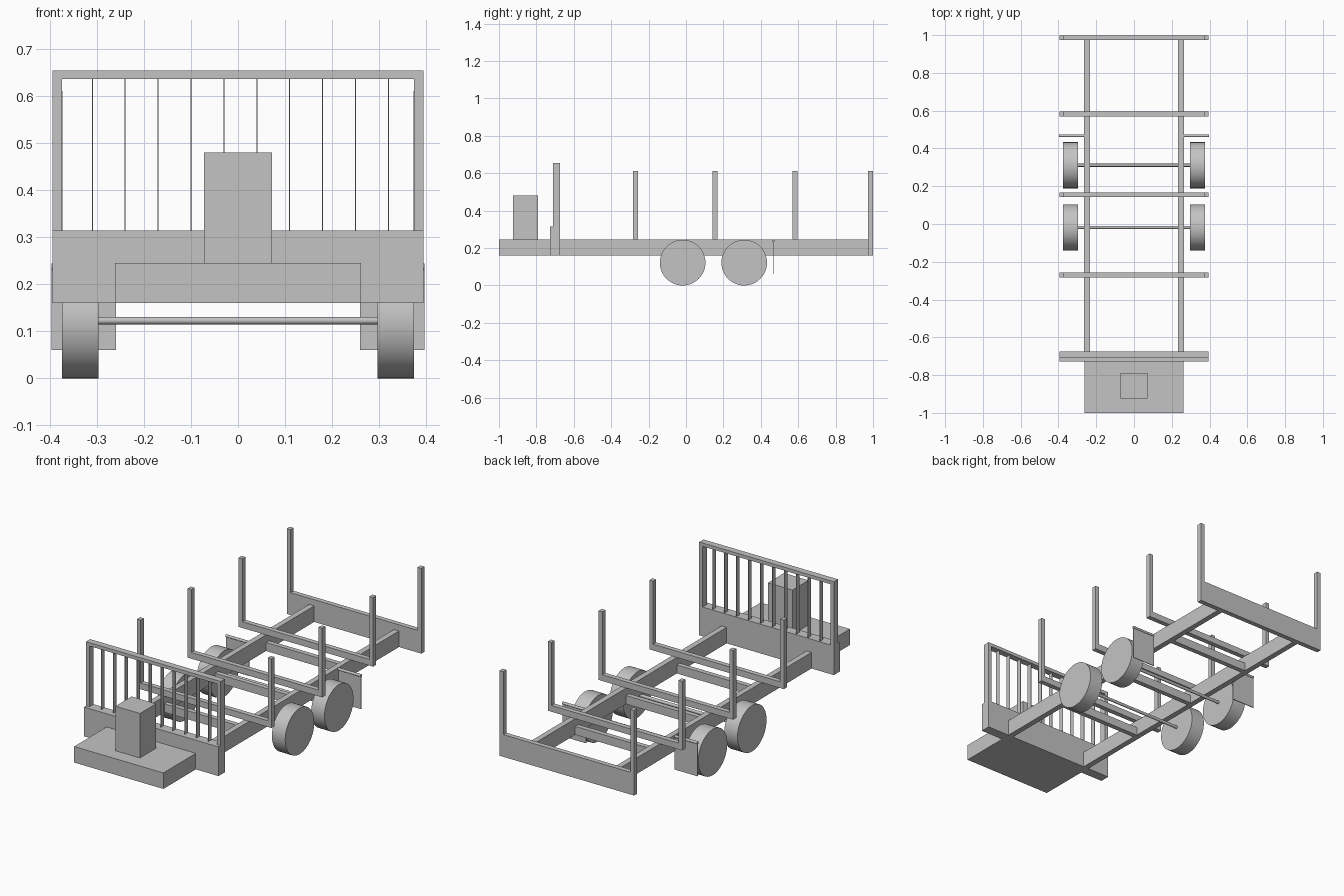
import bpy
import bmesh
from math import pi
from mathutils import Matrix, Vector

old = bpy.data.objects.get("Cube")
if old:
    bpy.data.objects.remove(old, do_unlink=True)

GREY = (0.55, 0.55, 0.55, 1)
grey = bpy.data.materials.new("plain_grey")
grey.use_nodes = True
grey.diffuse_color = GREY
grey.node_tree.nodes["Principled BSDF"].inputs["Base Color"].default_value = GREY


def finish(name, bm):
    mesh = bpy.data.meshes.new(name)
    bm.to_mesh(mesh)
    bm.free()
    mesh.materials.append(grey)
    obj = bpy.data.objects.new(name, mesh)
    bpy.context.collection.objects.link(obj)
    return obj


def box(name, x, y, z):
    """Box from (min, max) ranges on each axis."""
    lo, hi = Vector((x[0], y[0], z[0])), Vector((x[1], y[1], z[1]))
    bm = bmesh.new()
    bmesh.ops.create_cube(bm, size=1)
    size = hi - lo
    for v in bm.verts:
        v.co = Vector(c * s for c, s in zip(v.co, size)) + (lo + hi) / 2
    return finish(name, bm)


def rod(name, x, y, z, radius, sides):
    """Cylinder lying along x."""
    bm = bmesh.new()
    place = Matrix.Translation(((x[0] + x[1]) / 2, y, z)) @ Matrix.Rotation(pi / 2, 4, 'Y')
    bmesh.ops.create_cone(bm, cap_ends=True, segments=sides, radius1=radius,
                          radius2=radius, depth=x[1] - x[0], matrix=place)
    for f in bm.faces:
        f.smooth = len(f.verts) == 4
    for e in bm.edges:
        e.smooth = all(f.smooth for f in e.link_faces)
    return finish(name, bm)


def both_sides(maker, name, x, *rest):
    maker("left_" + name, x, *rest)
    maker("right_" + name, (-x[1], -x[0]), *rest)


HALF = 0.395          # half width of the load bed
FRAME_Z = (0.16, 0.245)
BEAM_TOP = 0.278

# Chassis rails, front deck and crane column
both_sides(box, "chassis_rail", (0.234, 0.264), (-0.73, 0.985), FRAME_Z)
box("front_deck", (-0.262, 0.262), (-1, -0.725), FRAME_Z)
box("deck_column", (-0.072, 0.072), (-0.925, -0.79), (0.245, 0.481))

# Headboard with barred frame
box("headboard_panel", (-HALF, HALF), (-0.728, -0.675), (0.16, 0.315))
GRILLE_Y = (-0.71, -0.675)
both_sides(box, "headboard_post", (0.375, HALF), GRILLE_Y, (0.315, 0.637))
box("headboard_top_bar", (-HALF, HALF), GRILLE_Y, (0.637, 0.655))
for i in range(10):
    x = -0.31 + 0.07 * i
    box(f"headboard_bar_{i + 1}", (x - 0.001, x + 0.001), (-0.706, -0.679), (0.315, 0.637))

# Stake bolsters, with cross members under the middle three
for i, y in enumerate((-0.27, 0.155, 0.582, 0.986)):
    span = (y - 0.013, y + 0.013)
    box(f"bolster_{i + 1}", (-HALF, HALF), span, (0.245, BEAM_TOP))
    both_sides(box, f"stake_{i + 1}", (0.373, HALF), span, (BEAM_TOP, 0.612))
    if i < 3:
        box(f"cross_member_{i + 1}", (-0.235, 0.235), span, (0.16, 0.205))
box("rear_board", (-HALF, HALF), (0.973, 0.999), FRAME_Z)

# Wheels and axles
for label, y in (("front", -0.018), ("rear", 0.311)):
    both_sides(rod, label + "_wheel", (0.297, 0.375), y, 0.122, 0.122, 48)
    rod(label + "_axle", (-0.3, 0.3), y, 0.123, 0.008, 16)

# Mudflaps on short brackets
both_sides(rod, "mudflap_bracket", (0.26, 0.397), 0.467, 0.237, 0.007, 12)
both_sides(box, "mudflap", (0.26, 0.397), (0.465, 0.469), (0.06, 0.237))
